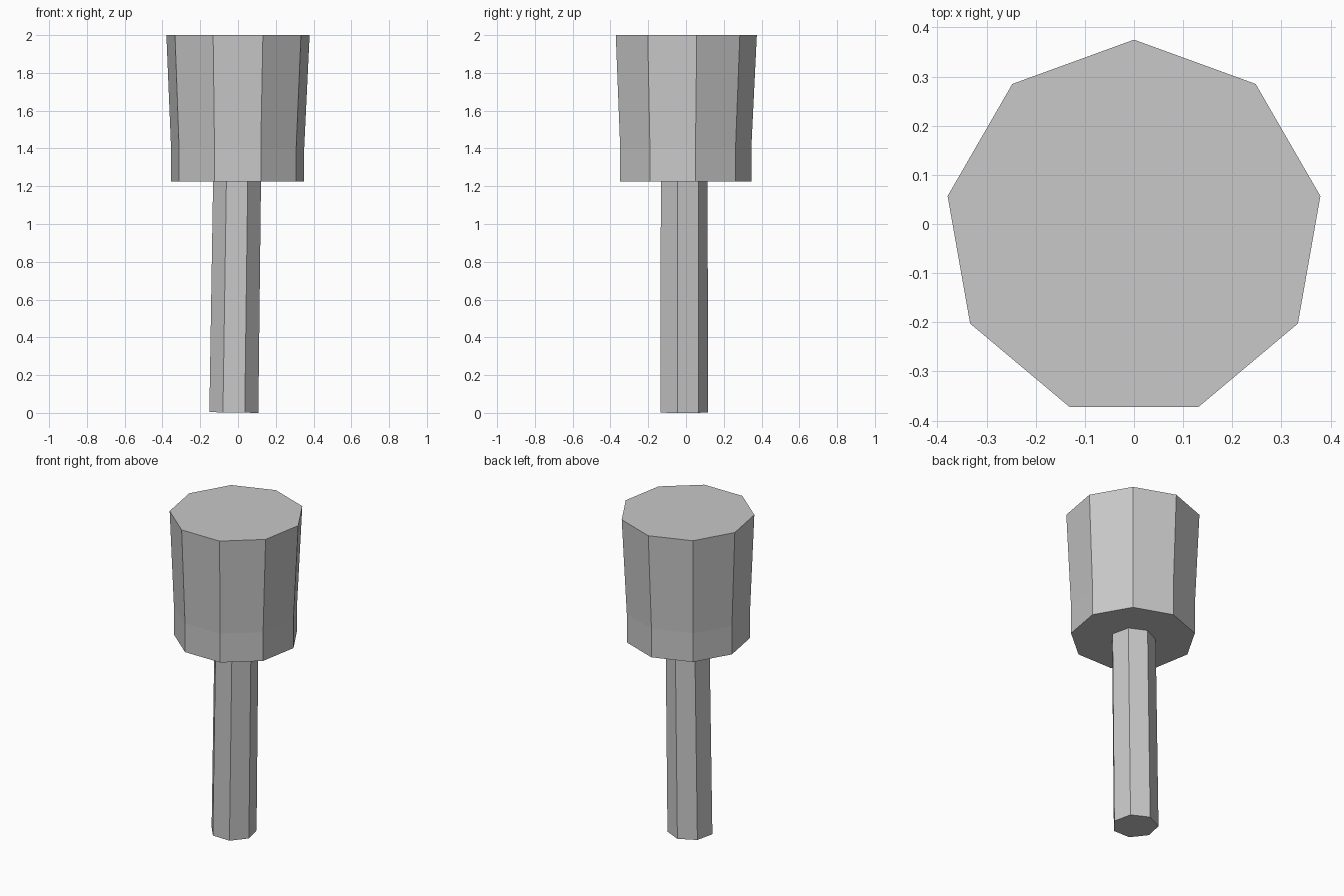
import bpy, bmesh, math

if "Cube" in bpy.data.objects:
    bpy.data.objects.remove(bpy.data.objects["Cube"])

# One flat grey for the whole mallet
grey = bpy.data.materials.new("plain_grey")
grey.diffuse_color = (0.58, 0.58, 0.58, 1.0)
grey.use_nodes = True
grey.node_tree.nodes["Principled BSDF"].inputs["Base Color"].default_value = grey.diffuse_color


def loft(name, sides, rings):
    """Closed prism through rings of (cx, cy, z, radius, x_tilt), one corner at +y."""
    bm = bmesh.new()
    loops = []
    for cx, cy, z, r, tilt in rings:
        loop = []
        for i in range(sides):
            a = math.pi / 2 + 2 * math.pi * i / sides
            dx = r * math.cos(a)
            loop.append(bm.verts.new((cx + dx, cy + r * math.sin(a), z - tilt * dx)))
        loops.append(loop)
    for lo, hi in zip(loops, loops[1:]):
        for i in range(sides):
            j = (i + 1) % sides
            bm.faces.new((lo[i], lo[j], hi[j], hi[i]))
    bm.faces.new(loops[0][::-1])
    bm.faces.new(loops[-1])
    bmesh.ops.recalc_face_normals(bm, faces=bm.faces)
    mesh = bpy.data.meshes.new(name)
    bm.to_mesh(mesh)
    bm.free()
    mesh.materials.append(grey)
    obj = bpy.data.objects.new(name, mesh)
    bpy.context.collection.objects.link(obj)
    return obj


# Nine-sided head: straight collar, then flaring to the top
loft("mallet_head", 9, [
    (-0.002, -0.012, 1.225, 0.358, 0),
    (-0.002, -0.012, 1.405, 0.358, 0),
    (0.0, -0.010, 2.0, 0.385, 0),
])

# Seven-sided handle leaning slightly to the right
loft("handle", 7, [
    (-0.022, -0.016, 0.002, 0.133, 0.015),
    (-0.005, -0.016, 1.235, 0.130, 0.015),
])
